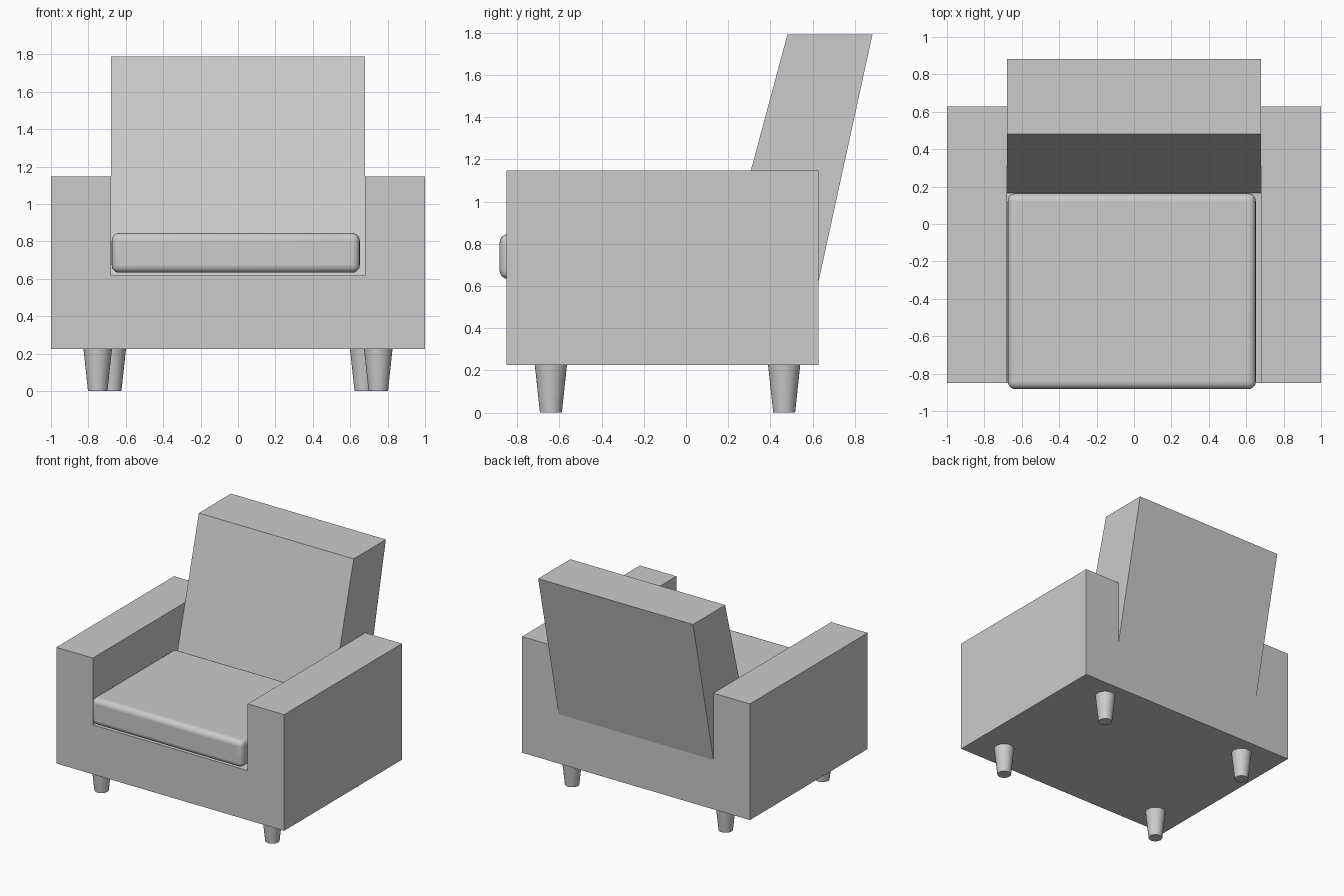
import bpy, bmesh

if "Cube" in bpy.data.objects:
    bpy.data.objects.remove(bpy.data.objects["Cube"])


def prism(name, profile, place, depth):
    """Extrude a closed 2D profile; place maps (a, b) to the first cap's 3D point."""
    bm = bmesh.new()
    face = bm.faces.new([bm.verts.new(place(a, b)) for a, b in profile])
    new = bmesh.ops.extrude_face_region(bm, geom=[face], use_keep_orig=True)["geom"]
    bmesh.ops.translate(bm, vec=depth, verts=[v for v in new if isinstance(v, bmesh.types.BMVert)])
    bmesh.ops.recalc_face_normals(bm, faces=bm.faces)
    mesh = bpy.data.meshes.new(name)
    bm.to_mesh(mesh)
    bm.free()
    obj = bpy.data.objects.new(name, mesh)
    bpy.context.collection.objects.link(obj)
    return obj


INNER, BOTTOM, SEAT, ARM = 0.68, 0.225, 0.617, 1.147
FRONT, BACK = -0.85, 0.627

# U-shaped base with both arms
half = [(1, BOTTOM), (1, ARM), (INNER, ARM), (INNER, SEAT)]
frame = half + [(-x, z) for x, z in reversed(half)]
prism("base_and_arms", frame, lambda x, z: (x, FRONT, z), (0, BACK - FRONT, 0))

# Leaning backrest, thicker at its foot
side = [(0.165, SEAT), (BACK, SEAT), (0.883, 1.79), (0.48, 1.79)]
prism("backrest", side, lambda y, z: (-INNER, y, z), (2 * INNER, 0, 0))

# Rounded seat cushion
bpy.ops.mesh.primitive_cube_add(size=1, location=(-0.012, -0.36, 0.739))
cushion = bpy.context.object
cushion.name = "seat_cushion"
cushion.scale = (1.326, 1.046, 0.212)
bpy.ops.object.transform_apply(location=False, rotation=False, scale=True)
bevel = cushion.modifiers.new("rounding", 'BEVEL')
bevel.width = 0.04
bevel.segments = 5
bpy.ops.object.shade_smooth_by_angle()

# Tapered legs, the rear pair set closer together
for row, x, y in (("front", 0.75, -0.64), ("back", 0.675, 0.465)):
    for label, sign in (("left", -1), ("right", 1)):
        bpy.ops.mesh.primitive_cone_add(vertices=32, radius1=0.052, radius2=0.076, depth=BOTTOM,
                                        location=(sign * x, y, BOTTOM / 2))
        bpy.context.object.name = f"{row}_{label}_leg"
        bpy.ops.object.shade_smooth_by_angle()
